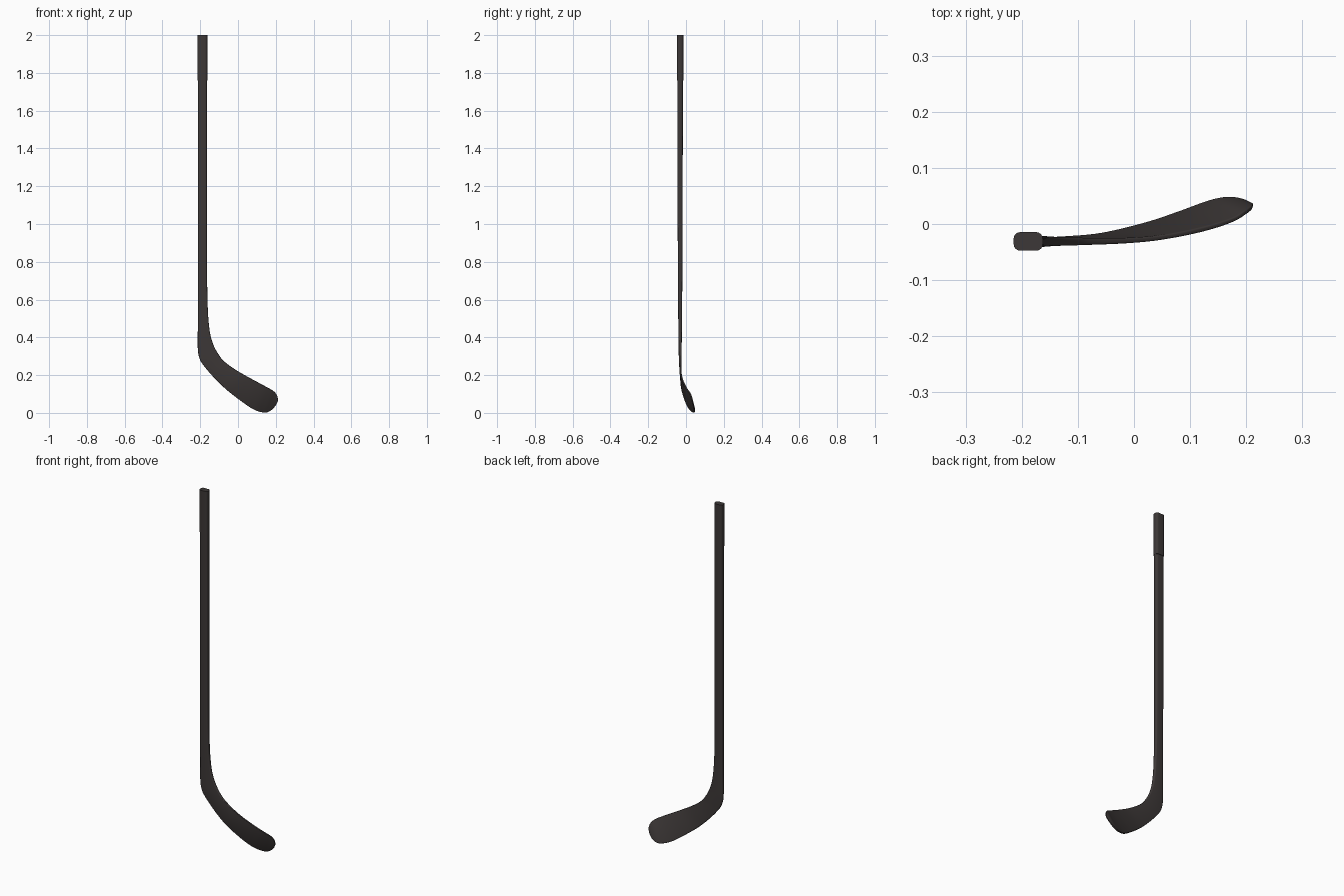
import bpy, bmesh, math
from mathutils import Vector

if "Cube" in bpy.data.objects:
    bpy.data.objects.remove(bpy.data.objects["Cube"])

mat = bpy.data.materials.new("charcoal")
mat.diffuse_color = (0.046, 0.039, 0.038, 1)
mat.use_nodes = True
mat.node_tree.nodes["Principled BSDF"].inputs["Base Color"].default_value = mat.diffuse_color


def ring_points(a, b, thick, tangent):
    """Rounded rectangle spanning edge points a-b, with the given thickness."""
    u = (b - a)
    w, h = u.length / 2, thick / 2
    u.normalize()
    v = tangent.cross(u).normalized()
    c = (a + b) / 2
    r = min(h * 0.7, w * 0.7)
    pts = []
    for k, (sx, sy) in enumerate(((1, 1), (-1, 1), (-1, -1), (1, -1))):
        for i in range(5):
            t = math.pi / 2 * (k + i / 4)
            pts.append(c + u * (sx * (w - r) + r * math.cos(t))
                       + v * (sy * (h - r) + r * math.sin(t)))
    return pts


def loft(name, sections):
    """Skin a row of (edge a, edge b, thickness) sections into a closed solid."""
    bm = bmesh.new()
    mids = [(a + b) / 2 for a, b, t in sections]
    rings = []
    n = len(sections)
    for i, (a, b, t) in enumerate(sections):
        tan = mids[min(i + 1, n - 1)] - mids[max(i - 1, 0)]
        rings.append([bm.verts.new(p) for p in ring_points(a, b, t, tan)])
    for r0, r1 in zip(rings, rings[1:]):
        for j in range(len(r0)):
            k = (j + 1) % len(r0)
            bm.faces.new((r0[j], r0[k], r1[k], r1[j]))
    bm.faces.new(rings[0])
    bm.faces.new(rings[-1])
    bmesh.ops.recalc_face_normals(bm, faces=bm.faces)
    me = bpy.data.meshes.new(name)
    bm.to_mesh(me)
    bm.free()
    me.materials.append(mat)
    ob = bpy.data.objects.new(name, me)
    bpy.context.collection.objects.link(ob)
    bpy.ops.object.select_all(action='DESELECT')
    ob.select_set(True)
    bpy.context.view_layer.objects.active = ob
    bpy.ops.object.shade_smooth_by_angle(angle=math.radians(40))
    return ob


def spline(p0, p1, p2, p3, t):
    return 0.5 * (2 * p1 + (p2 - p0) * t + (2 * p0 - 5 * p1 + 4 * p2 - p3) * t * t
                  + (3 * p1 - p0 - 3 * p2 + p3) * t ** 3)


def smooth(secs, steps=6):
    """Catmull-Rom interpolation between the key sections."""
    n, out = len(secs), []
    for i in range(n - 1):
        q = [secs[max(0, min(n - 1, i + d))] for d in (-1, 0, 1, 2)]
        for s in range(steps):
            out.append(tuple(spline(*[p[c] for p in q], s / steps) for c in range(3)))
    out.append(secs[-1])
    return out


# key sections: heel/bottom edge xyz, inner/top edge xyz, thickness
KEYS = [
    (-.213, -.031, 1.77, -.164, -.031, 1.77, .029),
    (-.213, -.031, 1.00, -.164, -.031, 1.00, .026),
    (-.213, -.031, .62, -.162, -.031, .62, .022),
    (-.213, -.031, .45, -.152, -.031, .45, .019),
    (-.213, -.031, .34, -.132, -.031, .365, .016),
    (-.204, -.031, .29, -.100, -.031, .305, .014),
    (-.185, -.030, .255, -.070, -.031, .27, .012),
    (-.130, -.027, .19, -.020, -.030, .233, .010),
    (-.060, -.020, .122, .035, -.026, .20, .009),
    (.020, -.001, .06, .090, -.017, .17, .009),
    (.080, .019, .02, .140, -.005, .143, .009),
    (.125, .036, .004, .178, .008, .122, .008),
    (.155, .044, .004, .198, .020, .106, .008),
    (.180, .045, .018, .209, .028, .086, .007),
    (.199, .041, .038, .212, .034, .063, .005),
]
stick = [(Vector(k[0:3]), Vector(k[3:6]), k[6]) for k in KEYS]

# shaft flowing into the curved, twisted blade
loft("shaft_and_blade", smooth(stick))

# slightly thicker grip at the top
loft("grip", [(Vector((-.2145, -.031, z)), Vector((-.1625, -.031, z)), .033)
              for z in (1.76, 2.0)])
